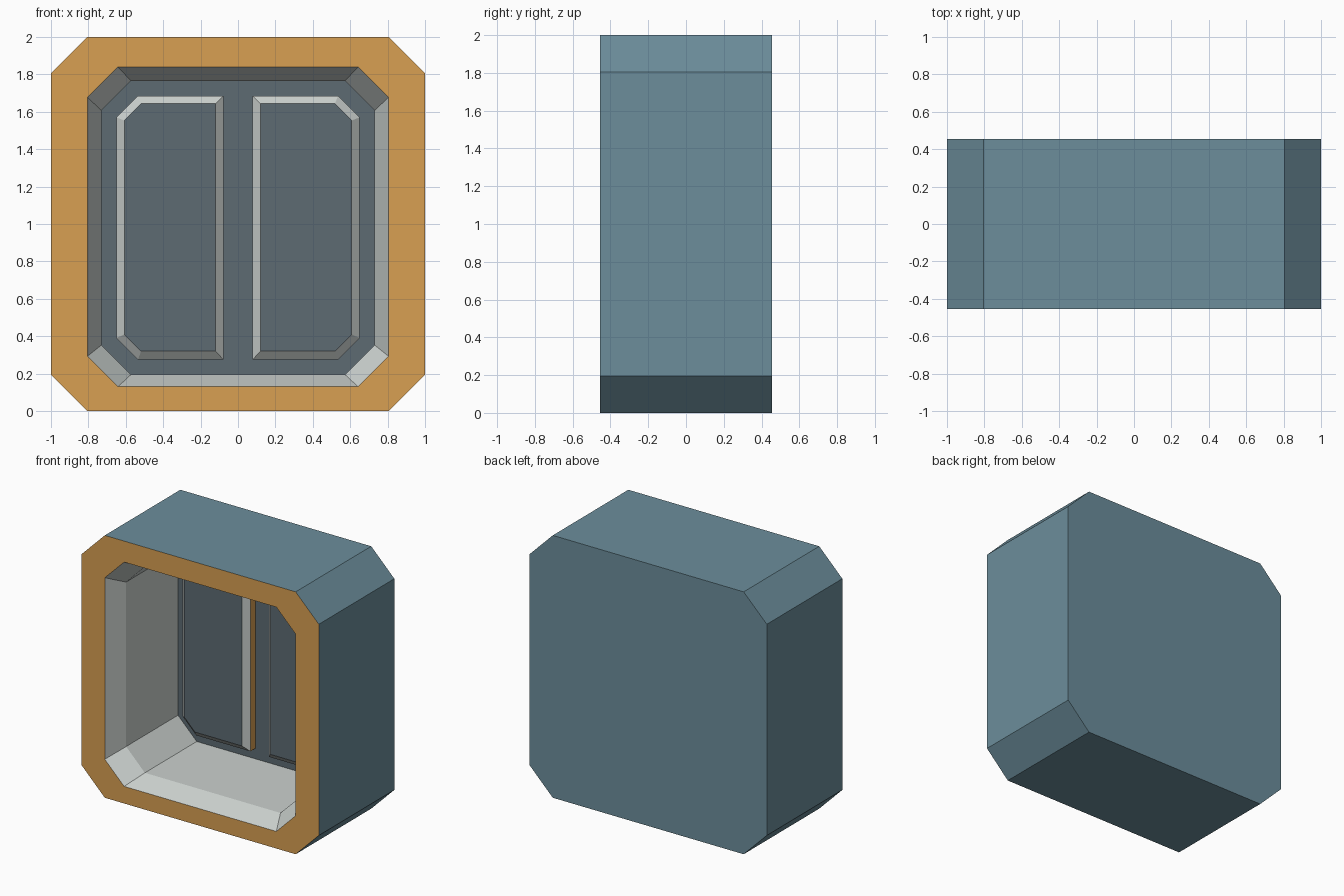
import bpy, bmesh

if "Cube" in bpy.data.objects:
    bpy.data.objects.remove(bpy.data.objects["Cube"])


def material(name, rgb):
    m = bpy.data.materials.new(name)
    m.diffuse_color = (*rgb, 1)
    m.use_nodes = True
    m.node_tree.nodes["Principled BSDF"].inputs["Base Color"].default_value = m.diffuse_color
    return m


BLUE = material("blue_shell", (0.15, 0.27, 0.33))
ORANGE = material("orange_trim", (0.69, 0.35, 0.085))
GREY = material("light_grey", (0.60, 0.64, 0.62))
SLATE = material("dark_slate", (0.11, 0.145, 0.17))


def octagon(x, z0, z1, c):
    """Chamfered rectangle, counter-clockwise seen from the front."""
    return [(-x + c, z0), (x - c, z0), (x, z0 + c), (x, z1 - c),
            (x - c, z1), (-x + c, z1), (-x, z1 - c), (-x, z0 + c)]


def half_panel(x0, x1, z0, z1, c):
    """Panel outline with chamfers on its right side only."""
    return [(x0, z0), (x1 - c, z0), (x1, z0 + c),
            (x1, z1 - c), (x1 - c, z1), (x0, z1)]


def mirrored(outline):
    return [(-x, z) for x, z in reversed(outline)]


def loft(name, sections, mats, end_mat, start_mat=None):
    """Bridge (outline, y) sections; cap the end and optionally the start."""
    bm = bmesh.new()
    palette = [BLUE, ORANGE, GREY, SLATE]
    rings = [[bm.verts.new((x, y, z)) for x, z in pts] for pts, y in sections]
    for a, b, mat in zip(rings, rings[1:], mats):
        n = len(a)
        for i in range(n):
            j = (i + 1) % n
            bm.faces.new((a[i], a[j], b[j], b[i])).material_index = palette.index(mat)
    bm.faces.new(rings[-1]).material_index = palette.index(end_mat)
    if start_mat:
        bm.faces.new(rings[0][::-1]).material_index = palette.index(start_mat)
    mesh = bpy.data.meshes.new(name)
    bm.to_mesh(mesh)
    bm.free()
    for m in palette:
        mesh.materials.append(m)
    obj = bpy.data.objects.new(name, mesh)
    bpy.context.collection.objects.link(obj)
    return obj


# Hollow housing: outer shell, front rim, bevelled mouth, inner walls, back wall
outer = octagon(1.0, 0.0, 2.0, 0.195)
mouth = octagon(0.805, 0.13, 1.84, 0.163)
inner = octagon(0.73, 0.195, 1.765, 0.158)
loft("housing",
     [(outer, 0.455), (outer, -0.455), (mouth, -0.455), (inner, -0.305), (inner, 0.32)],
     [BLUE, ORANGE, GREY, GREY], SLATE, BLUE)

# Two raised panels with bevelled edges on the back wall
base = half_panel(0.078, 0.65, 0.275, 1.685, 0.115)
top = half_panel(0.12, 0.608, 0.32, 1.643, 0.09)
for name, f in (("right_panel", lambda p: p), ("left_panel", mirrored)):
    loft(name, [(f(base), 0.32), (f(base), 0.26), (f(top), 0.22)],
         [ORANGE, GREY], SLATE)
